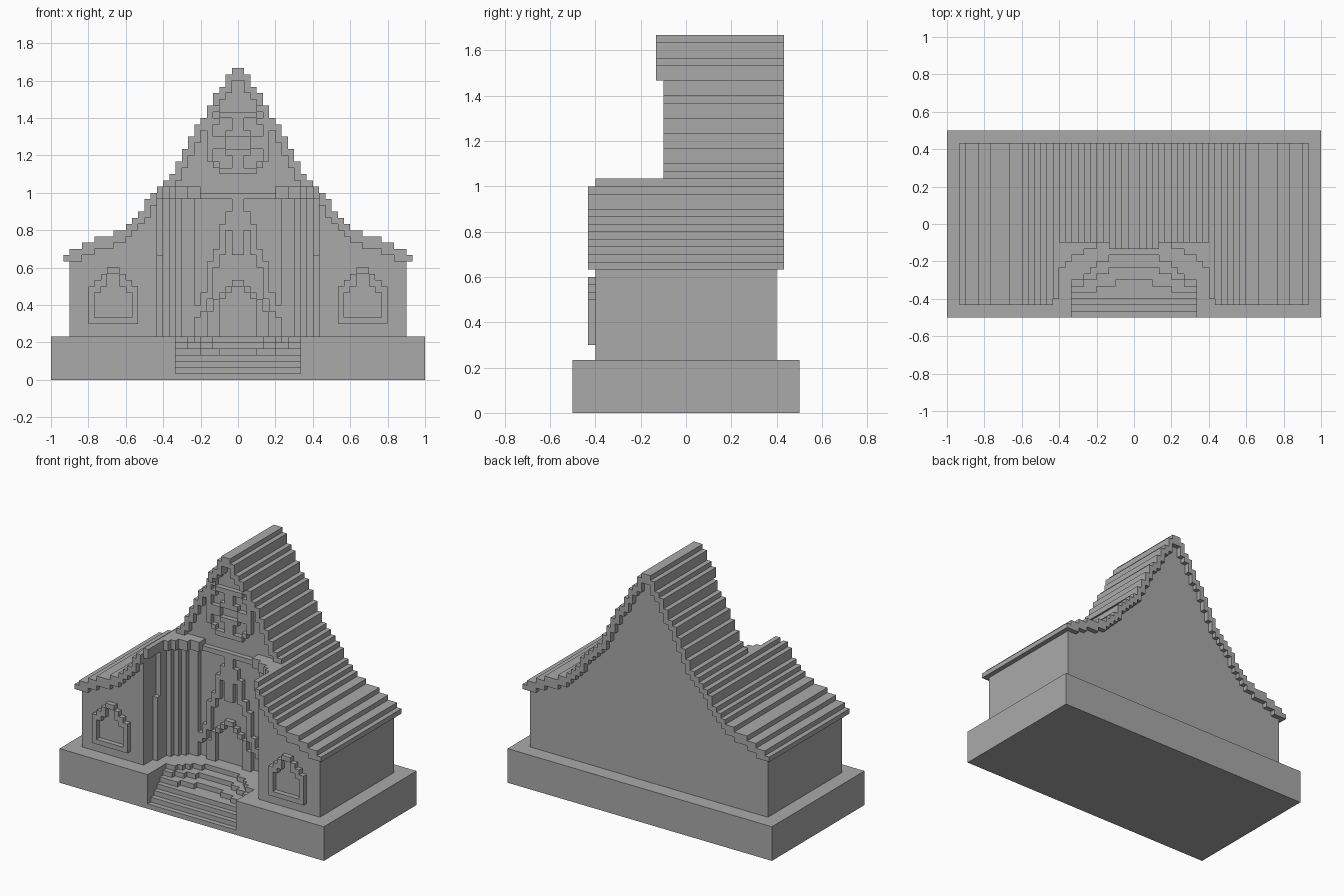
import bpy, bmesh

cube = bpy.data.objects.get("Cube")
if cube:
    bpy.data.objects.remove(cube, do_unlink=True)

U = 1 / 30  # block size
stone = bpy.data.materials.new("grey_stone")
stone.use_nodes = True
GREY = (0.4, 0.4, 0.4, 1)
stone.diffuse_color = GREY
stone.node_tree.nodes["Principled BSDF"].inputs["Base Color"].default_value = GREY


def build(name, prisms):
    """Each prism: (outline, start, end, axis); axis 'y' extrudes an xz outline, 'z' an xy one."""
    bm = bmesh.new()
    for pts, a, b, axis in prisms:
        def place(p, d):
            return (p[0] * U, d * U, p[1] * U) if axis == 'y' else (p[0] * U, p[1] * U, d * U)
        low = [bm.verts.new(place(p, a)) for p in pts]
        high = [bm.verts.new(place(p, b)) for p in pts]
        bm.faces.new(low)
        bm.faces.new(high[::-1])
        for i in range(len(pts)):
            j = (i + 1) % len(pts)
            bm.faces.new((low[i], high[i], high[j], low[j]))
    bmesh.ops.recalc_face_normals(bm, faces=bm.faces)
    mesh = bpy.data.meshes.new(name)
    bm.to_mesh(mesh)
    bm.free()
    mesh.materials.append(stone)
    obj = bpy.data.objects.new(name, mesh)
    bpy.context.collection.objects.link(obj)
    return obj


def rect(x0, x1, z0, z1):
    return [(x0, z0), (x1, z0), (x1, z1), (x0, z1)]


def flip(pts):
    return [(-x, z) for x, z in pts]


def both(pts):
    """Mirror a right-hand path that starts on the centre line into a full path."""
    return flip(pts)[::-1] + pts


def stair(cols, x=0):
    """Stepped path through columns of (outer x, height)."""
    path = []
    for outer, h in cols:
        path += [(x, h), (outer, h)]
        x = outer
    clean = [p for i, p in enumerate(path) if i == 0 or p != path[i - 1]]
    return clean[1:] if clean[0][0] == 0 else clean


def pair(rects, y0, y1):
    return [(f(rect(*r)), y0, y1, 'y') for r in rects for f in (list, flip)]


# Stepped roof columns, from ridge to eaves
steep = [50, 49, 47, 46, 44, 42, 41, 39, 37, 35, 33, 32, 31, 30, 29, 27, 26, 25]
tops = [(i + 1, h) for i, h in enumerate(steep)]
tops += [(20, 24), (23, 23), (25, 22), (27, 21), (28, 20)]
under = [(tops[i][0], tops[i + 1][1] - 1) for i in range(len(tops) - 1)] + [(28, 19)]

# Main roof and its projecting ridge hood
build("main_roof", [(both(stair(tops)) + both(stair(under))[::-1], -3, 13, 'y')])
hood = [(x, max(z, 44)) for x, z in under[:4]]
build("ridge_hood", [(both(stair(tops[:4])) + both(stair(hood))[::-1], -4, -3, 'y')])

# Lower roof over the two front wings
wing = stair(tops[13:], 13) + stair(under[13:], 13)[::-1]
build("wing_roofs", [(wing, -13, -3, 'y'), (flip(wing), -13, -3, 'y')])

# Main hall with gable, and the front wings
gable = both(stair(under[:-1]))
build("hall_walls", [([(-27, 7)] + gable + [(27, 7)], -2, 12, 'y')])
wall = [(13, 7)] + stair(under[13:-1], 13) + [(27, 7)]
build("wing_walls", [(wall, -12, -2, 'y'), (flip(wall), -12, -2, 'y')])

# Portal: stepped curved side walls
for_sides = [(9, -3), (10, -4), (11, -5), (12, -6), (13, -8)]
curve = stair(for_sides, 7) + [(13, -2), (7, -2)]
build("portal_walls", [(curve, 7, 29, 'z'), (flip(curve), 7, 29, 'z')])
build("portal_pilasters", pair([(12, 13, 7, 20)], -9, -8))

# Cornice above the portal
lip = stair([(8, -4), (10, -5), (11, -6), (12, -7), (13, -12)], 6) + [(13, -2), (6, -2)]
build("portal_cornice", [(lip, 29, 31, 'z'), (flip(lip), 29, 31, 'z'),
                         (rect(-6, 6, -3, -2), 29, 30, 'z')])

# Pointed arch, door surround and mullion in relief
arch = [(6, 7, 10, 12), (5, 6, 11, 14), (4, 5, 13, 19), (3, 4, 18, 21),
        (2, 3, 20, 25), (1, 2, 24, 27)]
build("portal_arch", pair(arch, -3, -2))
door = [(3, 4, 7, 13), (2, 3, 13, 14), (1, 2, 14, 15), (4, 5, 7, 11)]
build("door_surround", pair(door, -3, -2) + [(rect(-1, 1, 15, 16), -3, -2, 'y')])
build("mullion", [(rect(-1, 1, 20, 29), -3, -2, 'y')])

# Round gable window
ring = [(4, 5, 35, 41), (3, 4, 41, 42), (3, 4, 34, 35), (2, 3, 42, 43), (2, 3, 33, 34)]
build("round_window_ring", pair(ring, -3, -2) +
      [(rect(-2, 2, 42, 43), -3, -2, 'y'), (rect(-2, 2, 33, 34), -3, -2, 'y')])
tracery = [(1, 2, 36, 37), (1, 2, 39, 40), (2, 4, 37, 39)]
build("round_window_tracery", pair(tracery, -3, -2) +
      [(rect(-1, 1, 34, 37), -3, -2, 'y'), (rect(-1, 1, 39, 42), -3, -2, 'y')])

# Arched window frames on the wings
frame = [(16, 17, 9, 15), (23, 24, 9, 15), (17, 18, 14, 16), (22, 23, 14, 16),
         (18, 19, 15, 17), (21, 22, 15, 17), (19, 21, 17, 18), (17, 23, 9, 10)]
build("wing_window_frames", pair(frame, -13, -12))

# Base, split around the entrance steps
build("base", [(rect(10, 30, -15, 15), 0, 7, 'z'), (rect(-30, -10, -15, 15), 0, 7, 'z'),
               (rect(-10, 10, -4, 15), 0, 7, 'z')])
edges = [[(10, -15 + k)] for k in range(4)]
edges += [[(3, -9), (6, -10), (10, -11)],
          [(4, -7), (6, -8), (8, -9), (10, -10)],
          [(4, -5), (6, -6), (7, -7), (8, -8), (10, -9)]]
build("entrance_steps", [(both(stair(e)) + [(10, -4), (-10, -4)], k, k + 1, 'z')
                         for k, e in enumerate(edges)])
